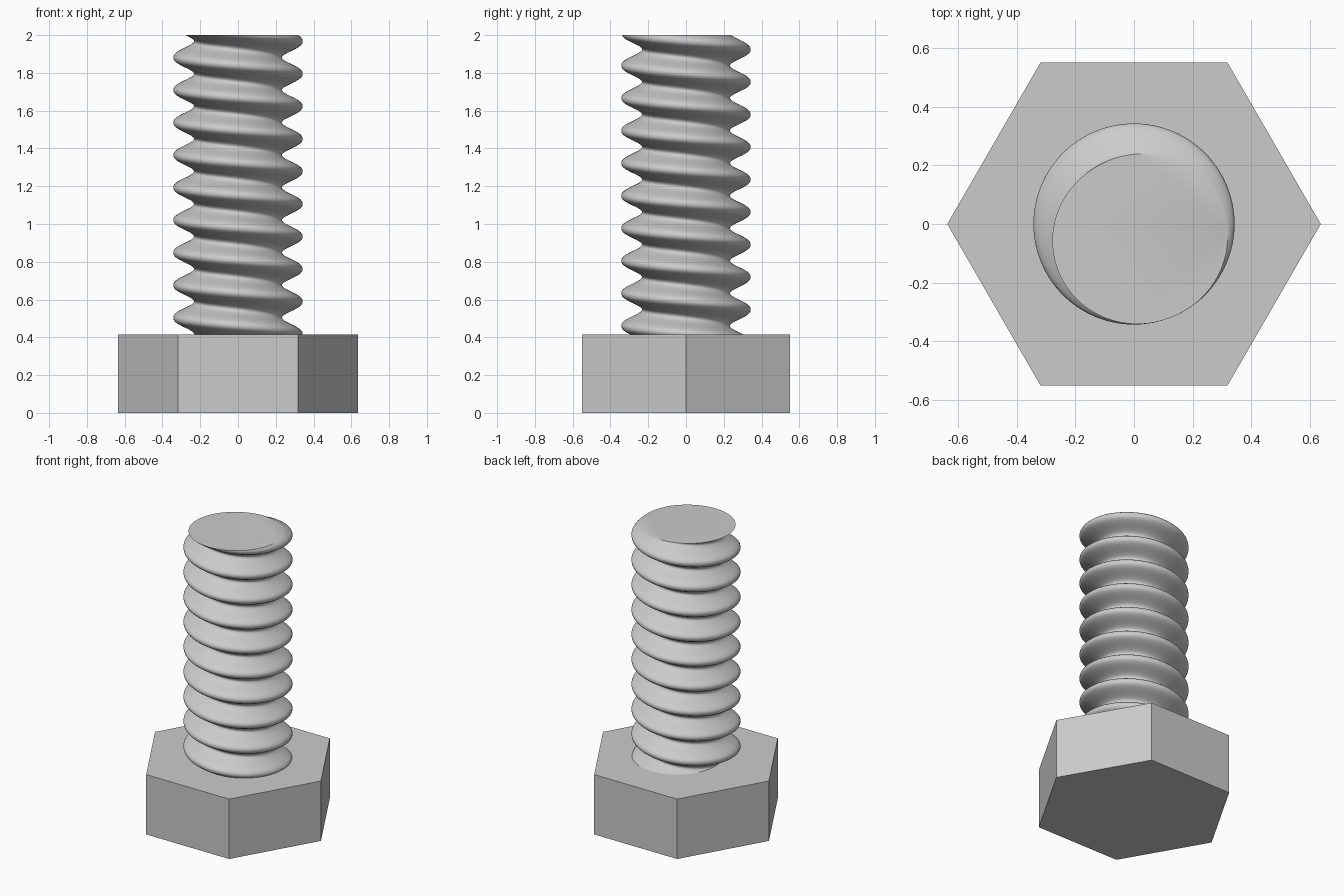
import bpy
import bmesh
from math import cos, sin, pi, radians

if "Cube" in bpy.data.objects:
    bpy.data.objects.remove(bpy.data.objects["Cube"], do_unlink=True)

HEAD_RADIUS, HEAD_TOP = 0.636, 0.415
ROOT, DEPTH, PITCH, CREST_Z = 0.2325, 0.11, 0.1722, 0.59

steel = bpy.data.materials.new("grey steel")
steel.use_nodes = True
grey = (0.6, 0.6, 0.6, 1)
steel.diffuse_color = grey
steel.node_tree.nodes["Principled BSDF"].inputs["Base Color"].default_value = grey


def loft(name, bottom, top, layers, sides, radius):
    """Closed column whose radius depends on angle and height."""
    bm = bmesh.new()
    rings = []
    for i in range(layers + 1):
        z = bottom + (top - bottom) * i / layers
        ring = []
        for j in range(sides):
            a = 2 * pi * j / sides
            r = radius(a, z)
            ring.append(bm.verts.new((r * cos(a), r * sin(a), z)))
        rings.append(ring)
    for low, high in zip(rings, rings[1:]):
        for j in range(sides):
            k = (j + 1) % sides
            bm.faces.new((low[j], low[k], high[k], high[j]))
    bm.faces.new(rings[0][::-1])
    bm.faces.new(rings[-1])
    mesh = bpy.data.meshes.new(name)
    bm.to_mesh(mesh)
    bm.free()
    mesh.materials.append(steel)
    obj = bpy.data.objects.new(name, mesh)
    bpy.context.collection.objects.link(obj)
    return obj


def thread(angle, z):
    """Rounded left-hand thread with broad crests."""
    phase = 2 * pi * (z - CREST_Z) / PITCH + angle
    valley = (1 - cos(phase)) / 2
    return ROOT + DEPTH * (1 - valley ** 1.2)


# Hexagonal head with corners on the x axis
loft("hex_head", 0, HEAD_TOP, 1, 6, lambda a, z: HEAD_RADIUS)

# Threaded shank, sunk slightly into the head
shank = loft("threaded_shank", HEAD_TOP - 0.02, 2, 240, 128, thread)
bpy.ops.object.select_all(action="DESELECT")
shank.select_set(True)
bpy.context.view_layer.objects.active = shank
bpy.ops.object.shade_smooth_by_angle(angle=radians(35))
